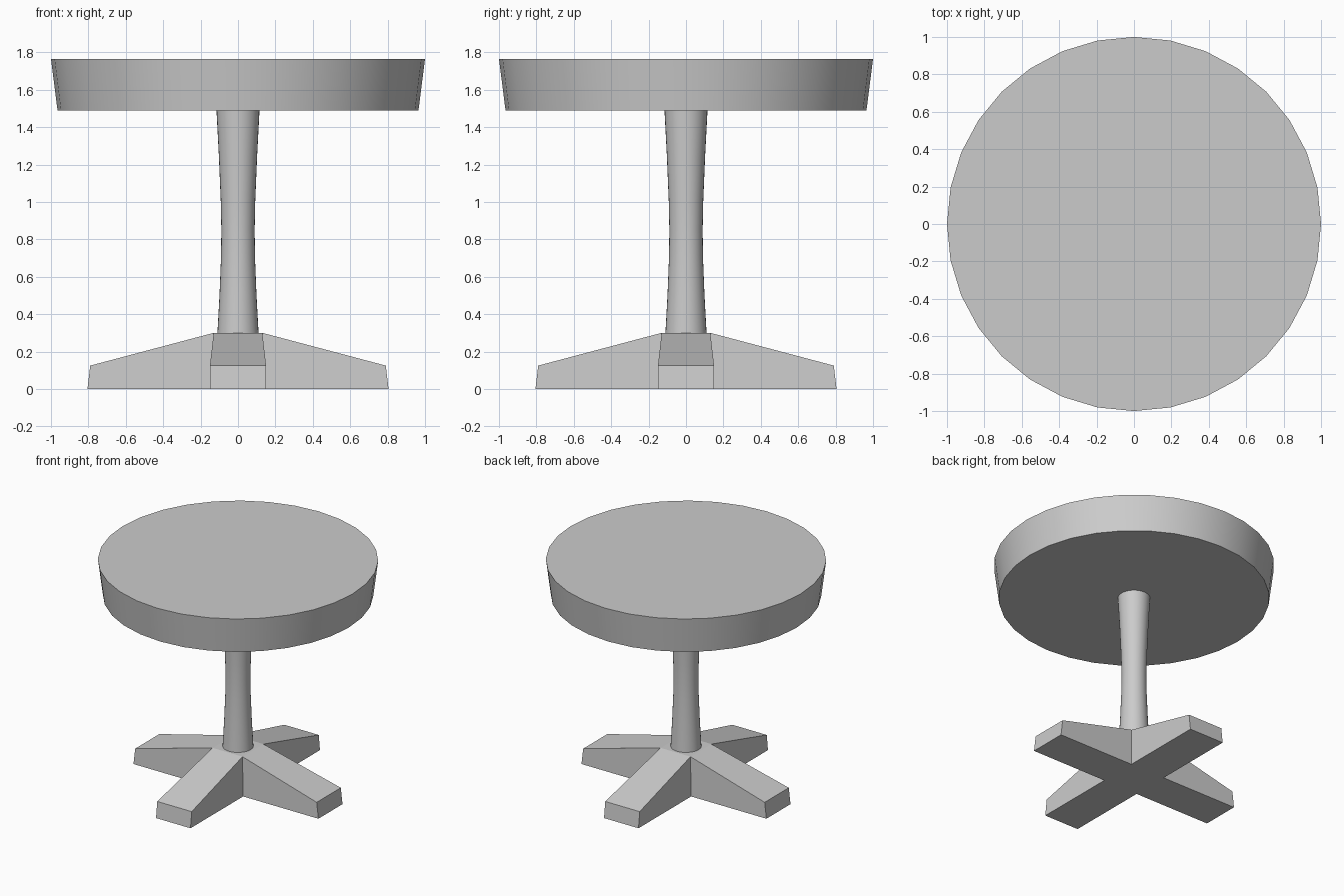
import bpy, bmesh, math

if "Cube" in bpy.data.objects:
    bpy.data.objects.remove(bpy.data.objects["Cube"])


def finish(name, bm, smooth_angle=None):
    bmesh.ops.recalc_face_normals(bm, faces=bm.faces)
    mesh = bpy.data.meshes.new(name)
    bm.to_mesh(mesh)
    bm.free()
    obj = bpy.data.objects.new(name, mesh)
    bpy.context.collection.objects.link(obj)
    if smooth_angle:
        bpy.ops.object.select_all(action='DESELECT')
        obj.select_set(True)
        bpy.context.view_layer.objects.active = obj
        bpy.ops.object.shade_smooth_by_angle(angle=math.radians(smooth_angle))
    return obj


def turned(name, profile, sides):
    """Stack of rings (radius, z), capped at both ends."""
    bm = bmesh.new()
    rings = [[bm.verts.new((r * math.cos(math.tau * i / sides),
                            r * math.sin(math.tau * i / sides), z))
              for i in range(sides)] for r, z in profile]
    for low, high in zip(rings, rings[1:]):
        for i in range(sides):
            j = (i + 1) % sides
            bm.faces.new((low[i], low[j], high[j], high[i]))
    bm.faces.new(rings[0][::-1])
    bm.faces.new(rings[-1])
    return finish(name, bm, 30)


# Round top, flaring slightly upwards
turned("table_top", [(0.965, 1.49), (1.0, 1.765)], 32)

# Waisted column
turned("column", [(0.11, 0.3), (0.099, 0.5), (0.091, 0.7), (0.089, 0.85),
                  (0.092, 1.0), (0.102, 1.24), (0.115, 1.49)], 32)

# Cross base: tapered hub with four sloping arms pulled out of its sides
bm = bmesh.new()
bmesh.ops.create_cube(bm, size=2)
for v in bm.verts:
    half, z = (0.13, 0.3) if v.co.z > 0 else (0.15, 0.0)
    v.co = (v.co.x * half, v.co.y * half, z)
bm.normal_update()
for face in [f for f in bm.faces if abs(f.normal.z) < 0.5]:
    axis = 0 if abs(face.normal.x) > 0.5 else 1
    tip = bmesh.ops.extrude_discrete_faces(bm, faces=[face])["faces"][0]
    for v in tip.verts:
        upper = v.co.z > 0.1
        v.co[axis] = math.copysign(0.79 if upper else 0.805, v.co[axis])
        v.co[1 - axis] = math.copysign(0.15, v.co[1 - axis])
        v.co.z = 0.125 if upper else 0.0
finish("cross_base", bm)
